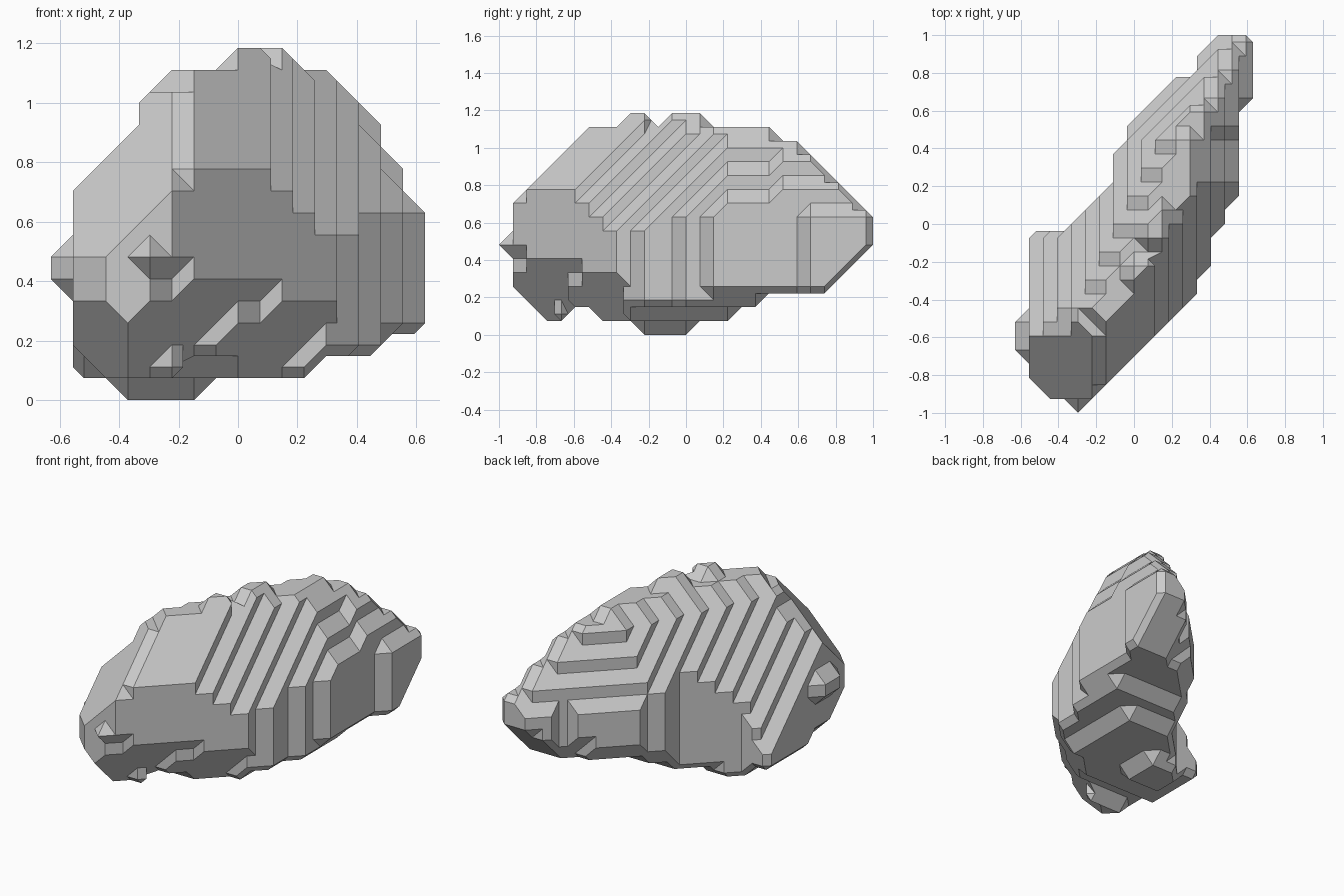
import bpy, bmesh
from mathutils import Vector
from itertools import product

if "Cube" in bpy.data.objects:
    bpy.data.objects.remove(bpy.data.objects["Cube"])

H = 2 / 27                      # voxel size of the stepped boulder
NX, NY, NZ = 17, 27, 16

# Outlines of the boulder seen from the top, front and right side
TOP = [(-.3, -1), (-.22, -.92), (-.11, -.9), (-.11, -.81), (.33, -.37), (.33, -.3),
       (.4, -.22), (.4, -.08), (.48, 0), (.48, .07), (.555, .15), (.555, .6),
       (.63, .67), (.63, .96), (.59, 1), (.44, 1), (.33, .89), (.33, .82),
       (.29, .78), (.22, .78), (-.04, .52), (-.04, .45), (-.11, .38), (-.11, .23),
       (-.37, -.03), (-.52, -.03), (-.56, -.07), (-.56, -.45), (-.63, -.52),
       (-.63, -.67), (-.56, -.74), (-.56, -.81), (-.44, -.92), (-.37, -.92)]
FRONT = [(-.37, 0), (-.15, 0), (-.07, .074), (.22, .074), (.3, .148), (.45, .148),
         (.52, .222), (.6, .222), (.63, .26), (.63, .63), (.555, .7), (.555, .78),
         (.48, .86), (.48, .93), (.405, 1), (.3, 1.11), (.22, 1.11), (.15, 1.186),
         (.07, 1.186), (.035, 1.15), (0, 1.19), (-.075, 1.11), (-.22, 1.11),
         (-.335, 1), (-.335, .925), (-.555, .705), (-.555, .555), (-.63, .485),
         (-.63, .41), (-.555, .335), (-.555, .11), (-.52, .074), (-.44, .074)]
SIDE = [(-1, .48), (-.925, .41), (-.925, .26), (-.74, .07), (-.705, .11), (-.67, .07),
        (-.6, .148), (-.52, .148), (-.445, .074), (-.3, .074), (-.22, 0), (0, 0),
        (.074, .074), (.22, .074), (.3, .148), (.37, .148), (.445, .222), (.74, .222),
        (1, .48), (1, .63), (.6, 1.035), (.52, 1.035), (.445, 1.11), (.15, 1.11),
        (.074, 1.186), (-.04, 1.186), (-.15, 1.11), (-.22, 1.186), (-.3, 1.186),
        (-.37, 1.11), (-.52, 1.11), (-.59, 1.035), (-.66, 1.035), (-.925, .78),
        (-.925, .555)]

# Slanted flanks: (normal, limit)
FLANKS = [((1, -.5, .5), .77),      # upper right flank
          ((1, -1, 1), 1.48),       # front right shoulder
          ((1, -.1, .5), .86),      # far right flank
          ((1, -1, 0), .70),        # upright right face
          ((-1, .5, .5), .58),      # left flank
          ((-1, .5, 1), 1.1),       # left shoulder
          ((-1, 1, .5), .80),       # far left flank
          ((-1, -1, 1), 1.87),      # front slope
          ((-.5, -.5, 1), 1.42),    # front brow
          ((.3, -1, -.8), .58),     # front underside
          ((-1, -1, -1), 1.07),     # front left underside
          ((.9, -1.1, -.8), .45),   # right underside
          ((-1, 1.2, -1), .33)]     # left underside


def in_outline(px, py, pts):
    inside = False
    for (ax, ay), (bx, by) in zip(pts, pts[1:] + pts[:1]):
        if (ay > py) != (by > py) and px < (bx - ax) * (py - ay) / (by - ay) + ax:
            inside = not inside
    return inside


def centre(i, j, k):
    return (i - 8) * H, (j - 13) * H, (k + .5) * H


def is_solid(i, j, k):
    x, y, z = centre(i, j, k)
    return (in_outline(x, y, TOP) and in_outline(x, z, FRONT) and in_outline(y, z, SIDE)
            and all(n[0] * x + n[1] * y + n[2] * z <= d for n, d in FLANKS))


CORNERS = list(product((0, 2), repeat=3))


def cube_sides():
    """The six sides of a cell as outward-turning corner loops."""
    for a, s in product(range(3), (0, 2)):
        ring = []
        for p, q in ((0, 0), (2, 0), (2, 2), (0, 2)):
            c = [0, 0, 0]
            c[a], c[(a + 1) % 3], c[(a + 2) % 3] = s, p, q
            ring.append(tuple(c))
        yield ring if s else ring[::-1]


SIDES = list(cube_sides())


def fan(loop, s):
    r = loop[s:] + loop[:s]
    return [(r[0], r[n], r[n + 1]) for n in range(1, len(r) - 1)]


def fan_cost(tris):
    """Fewest different facets first, then smallest area."""
    ns = [(Vector(b) - Vector(a)).cross(Vector(c) - Vector(a)) for a, b, c in tris]
    facets = {tuple(round(t, 3) for t in n.normalized()) for n in ns}
    return len(facets), sum(n.length for n in ns)


cache = {}


def cell_faces(filled):
    """Bevelled skin inside one cell: link edge midpoints into loops, then fan them."""
    if filled in cache:
        return cache[filled]
    solid = {c for c, f in zip(CORNERS, filled) if f}
    nxt = {}
    for ring in SIDES:
        cuts = []
        for n in range(4):
            a, b = ring[n], ring[(n + 1) % 4]
            if (a in solid) != (b in solid):
                cuts.append((tuple((p + q) // 2 for p, q in zip(a, b)), b in solid))
        for n, (mid, enters) in enumerate(cuts):
            if enters:
                nxt[mid] = cuts[(n + 1) % len(cuts)][0]
    out = []
    while nxt:
        loop = [next(iter(nxt))]
        while True:
            p = nxt.pop(loop[-1])
            if p == loop[0]:
                break
            loop.append(p)
        out += min((fan(loop, s) for s in range(len(loop))), key=fan_cost)
    cache[filled] = out
    return out


# Boulder: fill the voxels, then skin them with 45-degree bevels
solid = {p for p in product(range(NX), range(NY), range(NZ)) if is_solid(*p)}
bm = bmesh.new()
verts = {}


def vert(key):
    if key not in verts:
        verts[key] = bm.verts.new(centre(*(a / 2 for a in key)))
    return verts[key]


for i, j, k in product(range(-1, NX), range(-1, NY), range(-1, NZ)):
    filled = tuple((i + a // 2, j + b // 2, k + c // 2) in solid for a, b, c in CORNERS)
    for tri in cell_faces(filled):
        vs = [vert((2 * i + a, 2 * j + b, 2 * k + c)) for a, b, c in tri]
        if not bm.faces.get(vs):
            bm.faces.new(vs)

bmesh.ops.recalc_face_normals(bm, faces=bm.faces)
bmesh.ops.dissolve_limit(bm, angle_limit=.02, verts=bm.verts, edges=bm.edges)

# Centre it on the ground
lo = Vector([min(v.co[a] for v in bm.verts) for a in range(3)])
hi = Vector([max(v.co[a] for v in bm.verts) for a in range(3)])
bmesh.ops.translate(bm, verts=bm.verts,
                    vec=(-(lo.x + hi.x) / 2, -(lo.y + hi.y) / 2, -lo.z))
mesh = bpy.data.meshes.new("boulder")
bm.to_mesh(mesh)
bm.free()
bpy.context.collection.objects.link(bpy.data.objects.new("boulder", mesh))
